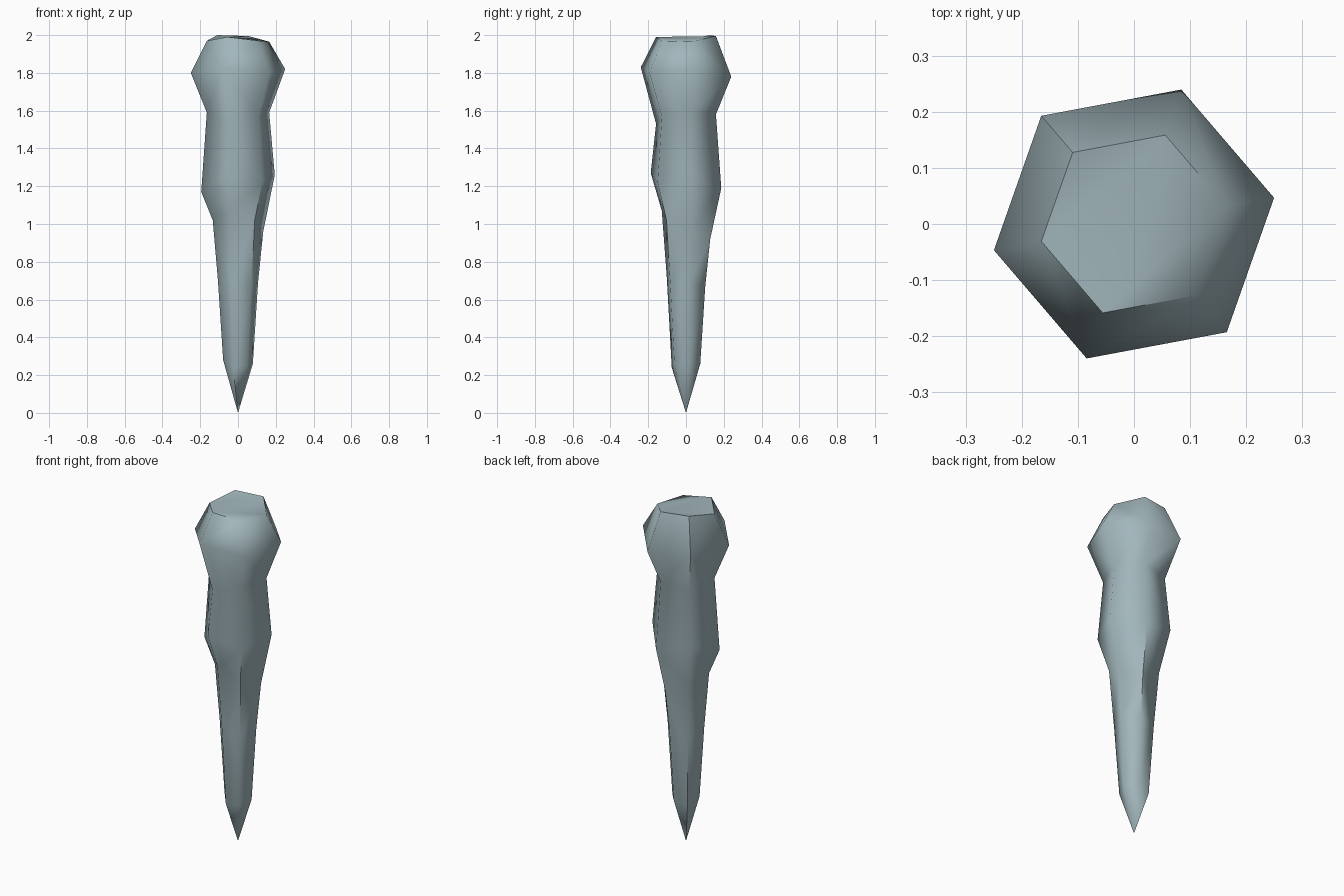
import bpy, bmesh, math

if "Cube" in bpy.data.objects:
    bpy.data.objects.remove(bpy.data.objects["Cube"])

SIDES = 6
START = math.radians(10.6)   # direction of the first corner

# Each ring: radius, then the uneven height of its six corners
RINGS = [
    (0.080, (0.26, 0.26, 0.24, 0.28, 0.24, 0.25)),   # shoulder of the point
    (0.108, (0.69, 0.67, 0.66, 0.70, 0.72, 0.66)),   # lower shaft
    (0.136, (0.96, 0.92, 0.98, 1.02, 1.07, 1.02)),   # upper shaft
    (0.198, (1.26, 1.19, 1.24, 1.17, 1.27, 1.22)),   # middle bulge
    (0.168, (1.59, 1.58, 1.56, 1.59, 1.53, 1.57)),   # neck
    (0.254, (1.82, 1.78, 1.80, 1.80, 1.83, 1.80)),   # head
    (0.168, (1.965, 1.995, 2.00, 1.97, 1.99, 1.97)), # rim of the flat top
]

bm = bmesh.new()
tip = bm.verts.new((0, 0, 0))
loops = []
for radius, heights in RINGS:
    loops.append([bm.verts.new((radius * math.cos(START + i * math.tau / SIDES),
                                radius * math.sin(START + i * math.tau / SIDES), z))
                  for i, z in enumerate(heights)])

# Pointed end, side bands and top cap
for i in range(SIDES):
    j = (i + 1) % SIDES
    bm.faces.new((tip, loops[0][j], loops[0][i]))
    for low, high in zip(loops, loops[1:]):
        bm.faces.new((low[i], low[j], high[j], high[i]))
t = loops[-1]
for tri in ((1, 2, 3), (1, 3, 4), (1, 4, 0), (0, 4, 5)):
    bm.faces.new([t[k] for k in tri])

bmesh.ops.triangulate(bm, faces=[f for f in bm.faces if len(f.verts) > 3])
bmesh.ops.recalc_face_normals(bm, faces=bm.faces)

mesh = bpy.data.meshes.new("stone_spike")
bm.to_mesh(mesh)
bm.free()
spike = bpy.data.objects.new("stone_spike", mesh)
bpy.context.collection.objects.link(spike)

# Pale blue grey stone
mat = bpy.data.materials.new("pale_blue_grey")
mat.diffuse_color = (0.36, 0.47, 0.50, 1)
mat.use_nodes = True
mat.node_tree.nodes["Principled BSDF"].inputs["Base Color"].default_value = mat.diffuse_color
mesh.materials.append(mat)

# Soft sides, crisp top rim
bpy.context.view_layer.objects.active = spike
spike.select_set(True)
bpy.ops.object.shade_smooth_by_angle(angle=math.radians(60))
